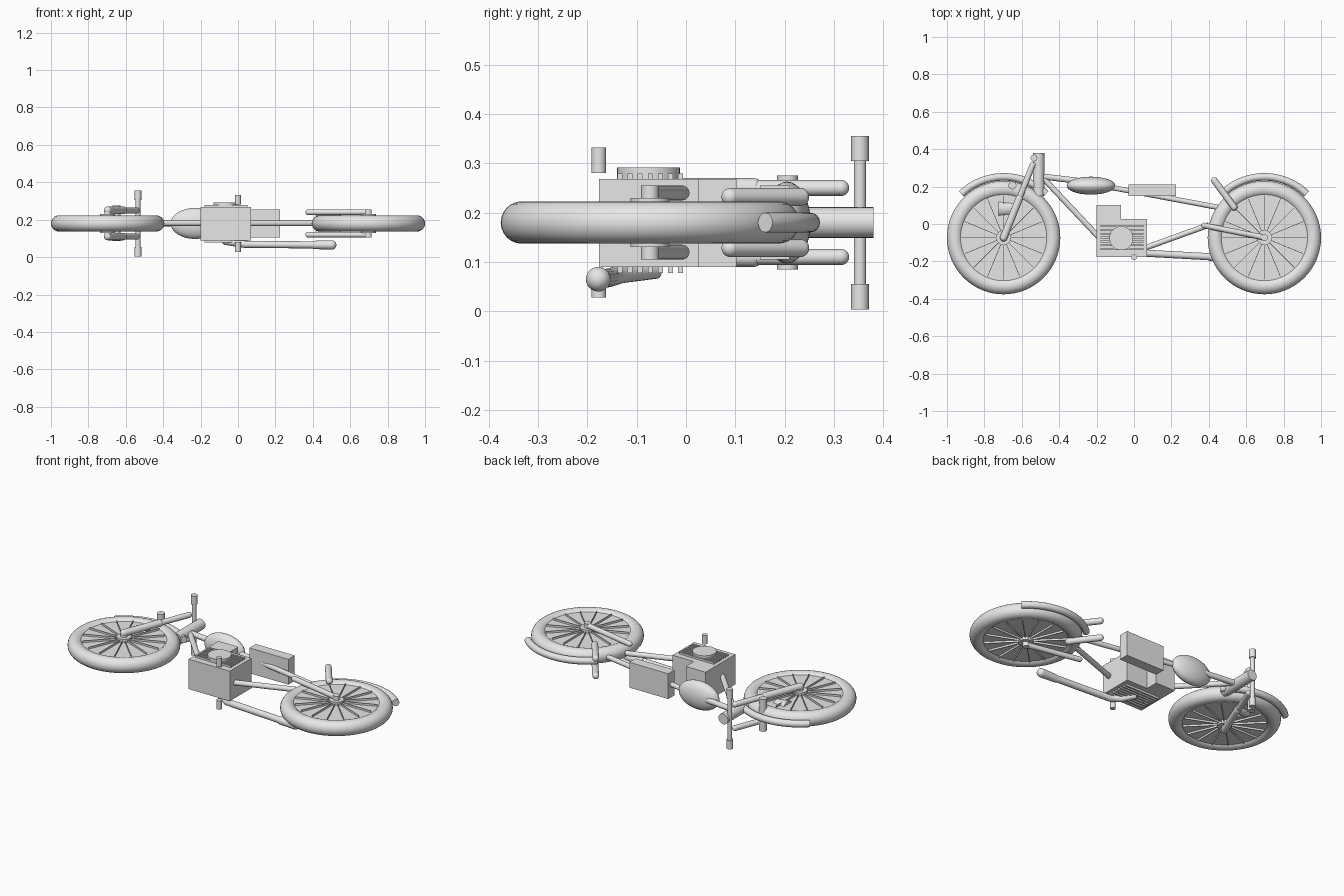
import bpy, math
from mathutils import Vector

cube = bpy.data.objects.get("Cube")
if cube:
    bpy.data.objects.remove(cube, do_unlink=True)

grey = bpy.data.materials.new("plain_grey")
grey.use_nodes = True
grey.diffuse_color = (0.8, 0.8, 0.8, 1)
grey.node_tree.nodes["Principled BSDF"].inputs["Base Color"].default_value = (0.8, 0.8, 0.8, 1)

MID = 0.18          # height of the machine's centre plane
AXLE_Y = -0.073
WHEELS = {"front": -0.697, "rear": 0.697}


def finish(name, smooth=True):
    ob = bpy.context.object
    ob.name = name
    ob.data.materials.append(grey)
    if smooth:
        bpy.ops.object.shade_smooth_by_angle(angle=math.radians(35))
    return ob


def box(name, lo, hi):
    lo, hi = Vector(lo), Vector(hi)
    bpy.ops.mesh.primitive_cube_add(size=1, location=(lo + hi) / 2)
    ob = finish(name, False)
    ob.scale = hi - lo
    return ob


def rod(name, a, b, r, r_end=None):
    a, b = Vector(a), Vector(b)
    bpy.ops.mesh.primitive_cone_add(vertices=32, radius1=r, radius2=r if r_end is None else r_end,
                                    depth=(b - a).length, location=(a + b) / 2,
                                    rotation=(b - a).to_track_quat('Z', 'Y').to_euler())
    return finish(name)


def upright(name, x, y, z0, z1, r):
    return rod(name, (x, y, z0), (x, y, z1), r)


def ball(name, loc, radii):
    bpy.ops.mesh.primitive_uv_sphere_add(segments=32, ring_count=16, radius=1, location=loc)
    ob = finish(name)
    ob.scale = radii
    return ob


def capsule(name, a, b, r):
    rod(name, a, b, r)
    for tip in (a, b):
        ball(name + "_end", tip, (r, r, r))


def tube(name, points, r):
    curve = bpy.data.curves.new(name, 'CURVE')
    curve.dimensions = '3D'
    curve.bevel_depth = r
    curve.bevel_resolution = 6
    curve.use_fill_caps = True
    line = curve.splines.new('POLY')
    line.points.add(len(points) - 1)
    for p, co in zip(line.points, points):
        p.co = (*co, 1)
    ob = bpy.data.objects.new(name, curve)
    bpy.context.collection.objects.link(ob)
    bpy.ops.object.select_all(action='DESELECT')
    ob.select_set(True)
    bpy.context.view_layer.objects.active = ob
    bpy.ops.object.convert(target='MESH')
    return finish(name)


# Wheels with solid web, thin spokes, hub and curved mudguard
for end, wx in WHEELS.items():
    bpy.ops.mesh.primitive_torus_add(location=(wx, AXLE_Y, MID), major_segments=64, minor_segments=24,
                                     major_radius=0.26, minor_radius=0.043)
    finish(end + "_tyre")
    upright(end + "_wheel_web", wx, AXLE_Y, MID - 0.031, MID + 0.031, 0.24)
    upright(end + "_hub", wx, AXLE_Y, MID - 0.05, MID + 0.05, 0.04)
    upright(end + "_axle", wx, AXLE_Y, 0.105, 0.255, 0.018)
    for i in range(8):
        spoke = box(end + "_spoke_pair", (wx - 0.225, AXLE_Y - 0.0015, MID - 0.042),
                    (wx + 0.225, AXLE_Y + 0.0015, MID + 0.042))
        spoke.rotation_euler.z = math.pi * i / 8
    arc = [math.radians(46 + 88 * i / 32) for i in range(33)]
    tube(end + "_mudguard", [(wx + 0.325 * math.cos(a), AXLE_Y + 0.325 * math.sin(a), MID) for a in arc], 0.02)

# Parts paired on both sides of the centre plane
for side, s in (("left", 1), ("right", -1)):
    fork, arm, shock = MID + 0.07 * s, MID + 0.06 * s, MID + 0.052 * s
    capsule(side + "_fork", (-0.697, AXLE_Y, fork), (-0.542, 0.315, fork), 0.016)
    capsule(side + "_fork_sleeve", (-0.697, AXLE_Y, fork), (-0.613, 0.137, fork), 0.02)
    capsule(side + "_swing_arm", (0.375, -0.008, arm), (0.7, AXLE_Y, arm), 0.015)
    capsule(side + "_shock", (0.43, 0.232, shock), (0.535, 0.09, shock), 0.018)
    upright(side + "_grip", -0.535, 0.353, MID + 0.125 * s, MID + 0.176 * s, 0.018)
    upright(side + "_foot_peg", 0, -0.177, MID + 0.1 * s, MID + 0.152 * s, 0.015)

# Steering and lamp
upright("handlebar", -0.535, 0.353, 0.01, 0.35, 0.0125)
rod("steering_head", (-0.51, 0.15, MID), (-0.51, 0.38, MID), 0.031)
upright("fork_bridge", -0.65, 0.206, 0.085, 0.275, 0.021)
rod("front_lamp", (-0.725, 0.082, MID), (-0.65, 0.082, MID), 0.048, 0.042)

# Frame, tank and seat
rod("top_tube", (-0.5, 0.255, MID), (-0.25, 0.225, MID), 0.016)
rod("seat_tube", (-0.2, 0.21, MID), (0.47, 0.085, MID), 0.014)
rod("down_tube", (-0.49, 0.25, MID), (-0.17, -0.09, MID), 0.015)
rod("rear_tube", (0.04, -0.135, MID), (0.4, -0.005, MID), 0.015)
ball("fuel_tank", (-0.23, 0.205, MID), (0.13, 0.048, 0.083))
box("seat", (-0.03, 0.15, 0.105), (0.225, 0.21, 0.255))

# Engine with cooling fins and round cover
box("engine_block", (-0.2, -0.177, 0.09), (0.07, 0.026, 0.268))
box("cylinder_head", (-0.2, 0.02, 0.09), (-0.07, 0.102, 0.268))
upright("engine_cover", -0.068, -0.076, 0.25, 0.292, 0.064)
for i in range(7):
    y = -0.139 + 0.0205 * i
    box("engine_fin", (-0.18, y, 0.078), (0.05, y + 0.01, 0.279))

# Exhaust
tube("exhaust_pipe", [(-0.07, -0.06, 0.085), (-0.02, -0.13, 0.076), (0.04, -0.155, 0.068), (0.44, -0.177, 0.065)], 0.019)
rod("exhaust_tip", (0.4, -0.176, 0.065), (0.5, -0.178, 0.065), 0.022, 0.025)
ball("exhaust_end", (0.5, -0.178, 0.065), (0.026, 0.025, 0.025))
